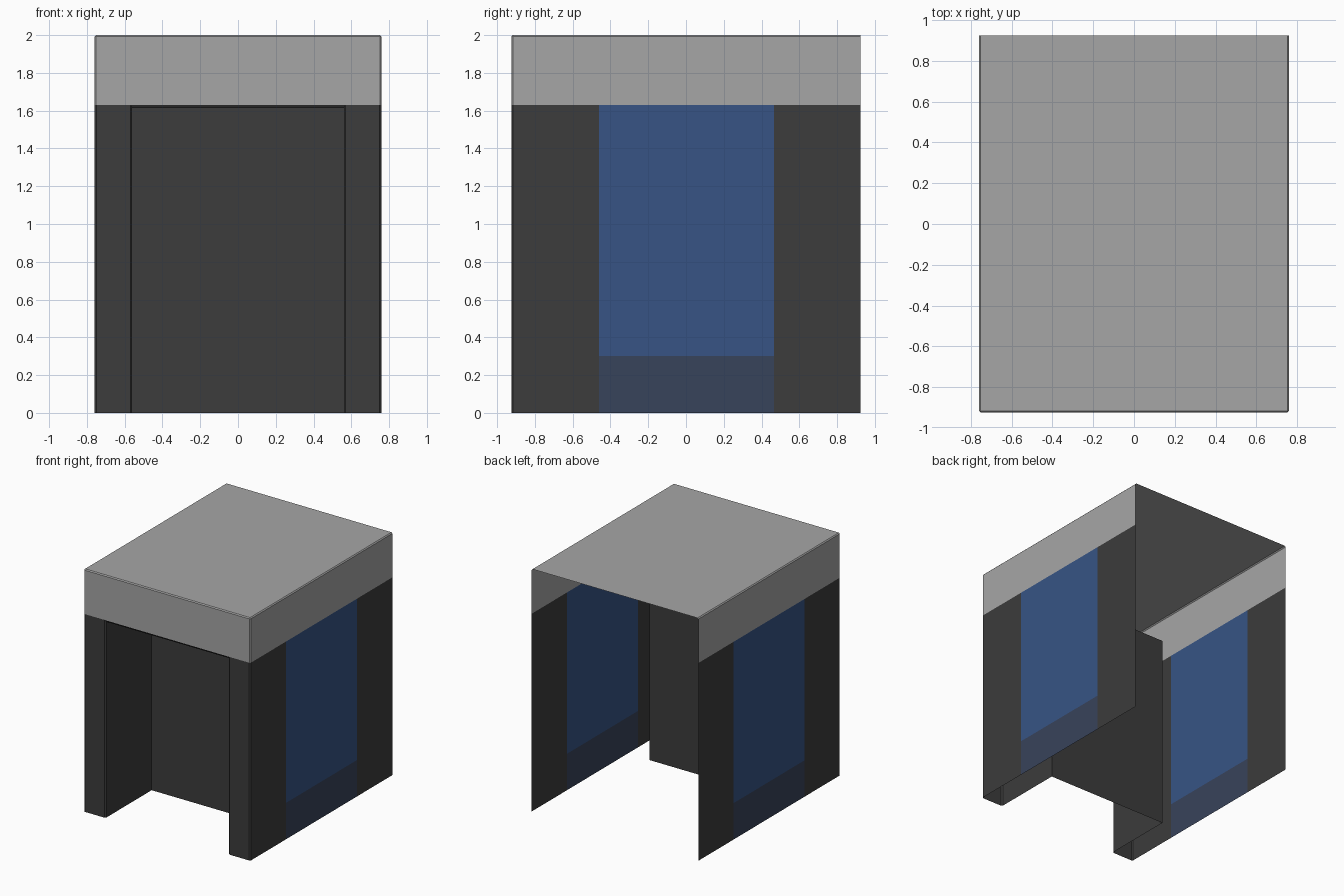
import bpy, bmesh

if "Cube" in bpy.data.objects:
    bpy.data.objects.remove(bpy.data.objects["Cube"])

W, D, H = 0.76, 0.925, 2.0        # half width, half depth, height
BAND, PLINTH = 1.63, 0.30         # underside of the canopy, top of the navy strip
DOOR, REC = 0.56, -0.325          # half width and back plane of the entrance recess
P0, P1 = -0.46, 0.465             # ends of the side panels
B = 0.01                          # edge chamfer
SOFFIT = BAND - 0.016


def material(name, rgb):
    m = bpy.data.materials.new(name)
    m.diffuse_color = (*rgb, 1)
    m.use_nodes = True
    m.node_tree.nodes["Principled BSDF"].inputs["Base Color"].default_value = m.diffuse_color
    return m


grey = material("light_grey", (0.38, 0.38, 0.38))
dark = material("charcoal", (0.045, 0.045, 0.045))
blue = material("blue", (0.038, 0.088, 0.235))
navy = material("dark_navy", (0.039, 0.056, 0.103))


def finish(name, bm, *mats):
    me = bpy.data.meshes.new(name)
    bmesh.ops.recalc_face_normals(bm, faces=bm.faces)
    bm.to_mesh(me)
    bm.free()
    for m in mats:
        me.materials.append(m)
    ob = bpy.data.objects.new(name, me)
    bpy.context.collection.objects.link(ob)
    return ob


# Walls: one open plan outline swept upward; the back and underside stay open
half = [(W, D), (W, P1), (W, P0), (W, -D + B), (W - B, -D),
        (DOOR + B, -D), (DOOR, -D + B), (DOOR, REC)]
plan = half + [(-x, y) for x, y in reversed(half)]
bm = bmesh.new()
rings = [[bm.verts.new((x, y, z)) for x, y in plan] for z in (0, PLINTH, BAND)]
for lo, hi in zip(rings, rings[1:]):
    for i in range(len(plan) - 1):
        bm.faces.new((lo[i], lo[i + 1], hi[i + 1], hi[i]))
# Side panels are coloured by position
for f in bm.faces:
    c = f.calc_center_median()
    if abs(c.x) > W - 0.001 and P0 < c.y < P1:
        f.material_index = 2 if c.z < PLINTH else 1
finish("walls", bm, dark, blue, navy)

# Canopy: box shell without underside or back, slightly chamfered
bm = bmesh.new()
bmesh.ops.create_cube(bm, size=1)
for v in bm.verts:
    v.co = (v.co.x * 2 * W, v.co.y * 2 * D, BAND + (v.co.z + 0.5) * (H - BAND))
bm.normal_update()
gone = [f for f in bm.faces if f.normal.z < -0.9 or f.normal.y > 0.9]
bmesh.ops.delete(bm, geom=gone, context='FACES')
edges = [e for e in bm.edges if len(e.link_faces) == 2]
bmesh.ops.bevel(bm, geom=edges, offset=B * 0.8, segments=1, affect='EDGES', profile=0.5)
finish("canopy", bm, grey)

# Recess ceiling with its chamfered front lip
bm = bmesh.new()
rows = [[bm.verts.new((s * (DOOR + e), y, z)) for s in (-1, 1)]
        for y, z, e in ((-D, BAND, B), (-D + B, SOFFIT, 0), (REC, SOFFIT, 0))]
for a, b in zip(rows, rows[1:]):
    bm.faces.new((a[0], b[0], b[1], a[1]))
finish("recess_ceiling", bm, dark)
